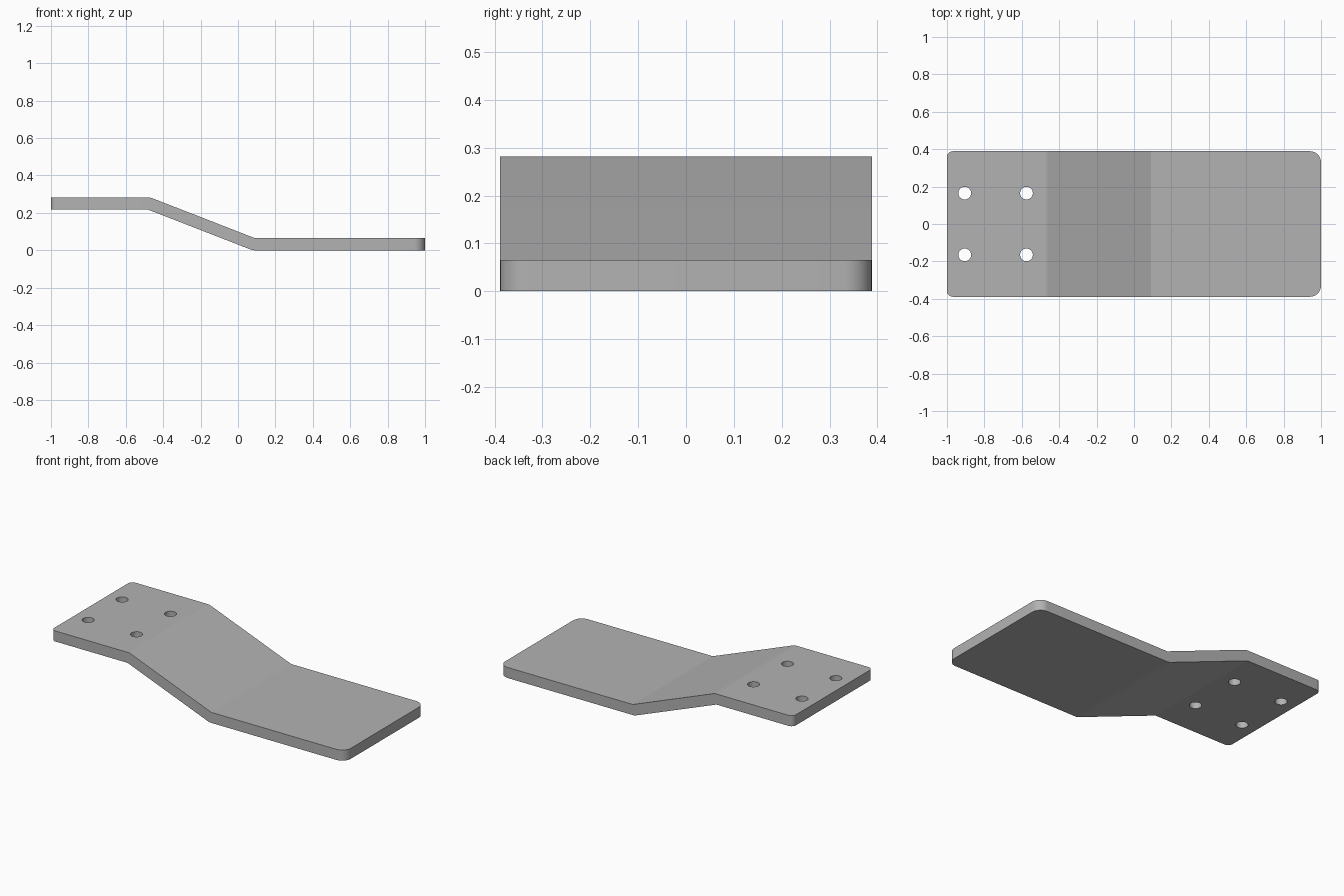
import bpy, bmesh, math
from mathutils import Vector

cube = bpy.data.objects.get("Cube")
if cube:
    bpy.data.objects.remove(cube, do_unlink=True)

THICK, HALF_W, RISE = 0.065, 0.389, 0.217
SLOPE = math.radians(21.3)

steel = bpy.data.materials.new("grey_steel")
steel.use_nodes = True
steel.diffuse_color = (0.45, 0.45, 0.45, 1)
steel.node_tree.nodes["Principled BSDF"].inputs["Base Color"].default_value = (0.45, 0.45, 0.45, 1)


def bend(cx, cz, start):
    """Outer arc of a fold, swept clockwise or back to the flat around its inner corner."""
    pts = []
    for i in range(7):
        a = start - SLOPE * i / 6
        pts.append((cx + THICK * math.cos(a), cz + THICK * math.sin(a)))
    return pts


# Side profile of the folded plate, clockwise from the upper end
profile = [(-1, RISE), (-1, RISE + THICK)]
profile += bend(-0.48, RISE, math.pi / 2)
profile += [(0.09, THICK), (1, THICK), (1, 0)]
profile += bend(0.09, THICK, -math.pi / 2)
profile += [(-0.48, RISE)]

bm = bmesh.new()
face = bm.faces.new([bm.verts.new((x, -HALF_W, z)) for x, z in profile])
ext = bmesh.ops.extrude_face_region(bm, geom=[face])
moved = [g for g in ext["geom"] if isinstance(g, bmesh.types.BMVert)]
bmesh.ops.translate(bm, verts=moved, vec=(0, 2 * HALF_W, 0))

# Round the plate corners, larger at the lower end
for end, radius in ((-1, 0.03), (1, 0.06)):
    corners = [e for e in bm.edges
               if all(abs(v.co.x - end) < 1e-4 for v in e.verts)
               and abs(e.verts[0].co.y - e.verts[1].co.y) < 1e-4]
    bmesh.ops.bevel(bm, geom=corners, offset=radius, segments=8,
                    profile=0.5, affect='EDGES')
bmesh.ops.recalc_face_normals(bm, faces=bm.faces)
mesh = bpy.data.meshes.new("bent_plate")
bm.to_mesh(mesh)
bm.free()
mesh.materials.append(steel)
plate = bpy.data.objects.new("bent_plate", mesh)
bpy.context.collection.objects.link(plate)

# Four bolt holes through the raised end
bm = bmesh.new()
for x in (-0.905, -0.575):
    for y in (-0.165, 0.165):
        hole = bmesh.ops.create_cone(bm, cap_ends=True, segments=40,
                                     radius1=0.034, radius2=0.034, depth=0.3)
        bmesh.ops.translate(bm, verts=hole["verts"], vec=Vector((x, y, RISE + THICK / 2)))
mesh = bpy.data.meshes.new("bolt_hole_cutter")
bm.to_mesh(mesh)
bm.free()
mesh.materials.append(steel)
cutter = bpy.data.objects.new("bolt_hole_cutter", mesh)
bpy.context.collection.objects.link(cutter)

cut = plate.modifiers.new("bolt_holes", 'BOOLEAN')
cut.operation, cut.solver, cut.object = 'DIFFERENCE', 'EXACT', cutter

bpy.ops.object.select_all(action='DESELECT')
plate.select_set(True)
bpy.context.view_layer.objects.active = plate
bpy.ops.object.modifier_apply(modifier=cut.name)
bpy.data.objects.remove(cutter, do_unlink=True)
bpy.ops.object.shade_smooth_by_angle(angle=math.radians(20))
